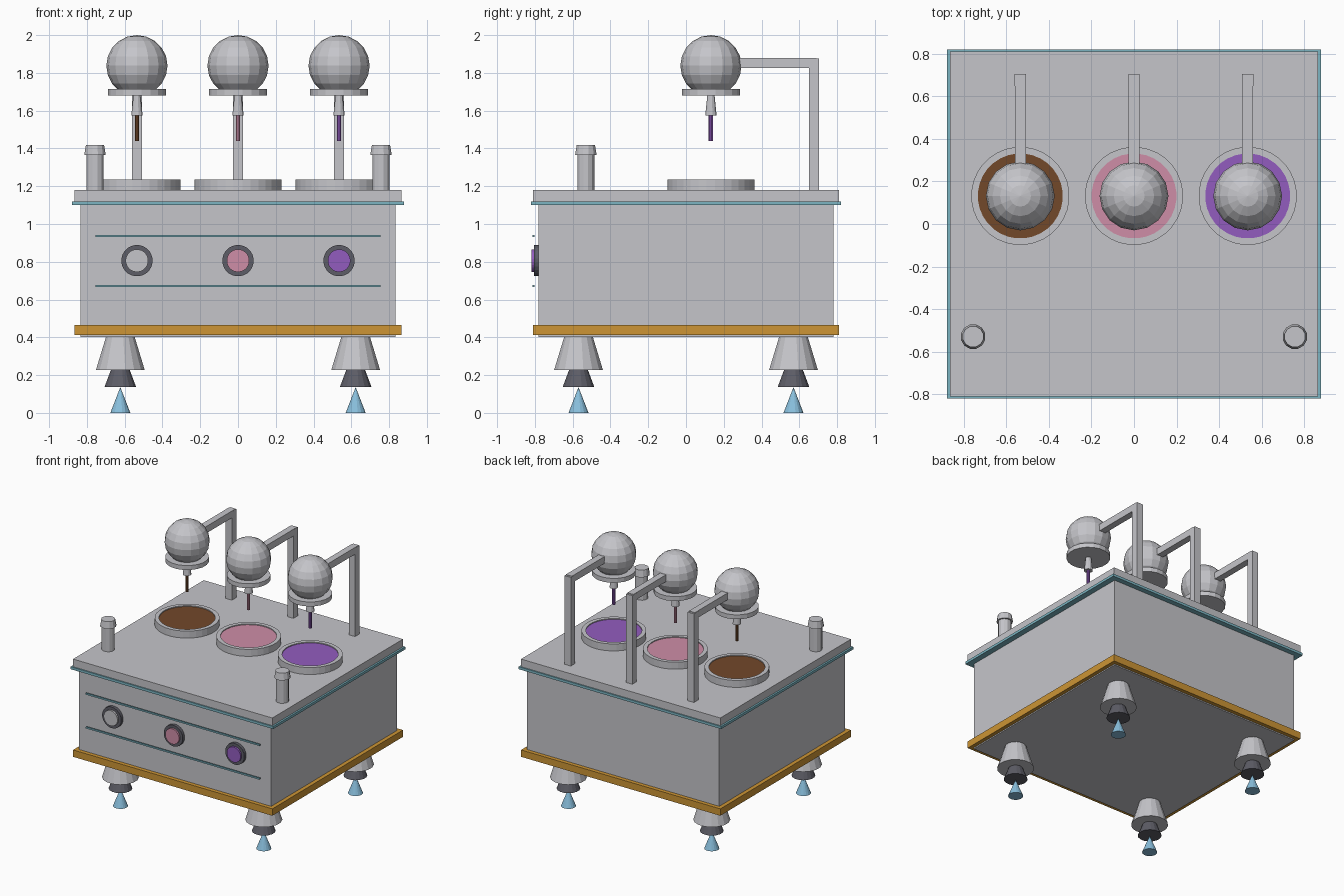
import bpy, bmesh
from math import cos, sin, pi
from mathutils import Matrix

cube = bpy.data.objects.get("Cube")
if cube:
    bpy.data.objects.remove(cube)


def material(name, r, g, b):
    m = bpy.data.materials.new(name)
    m.diffuse_color = (r, g, b, 1)
    m.use_nodes = True
    m.node_tree.nodes["Principled BSDF"].inputs["Base Color"].default_value = (r, g, b, 1)
    return m


GREY = material("light grey", 0.56, 0.56, 0.59)
DARK = material("dark grey", 0.11, 0.11, 0.135)
GOLD = material("amber", 0.61, 0.30, 0.035)
TEAL = material("teal", 0.20, 0.46, 0.54)
BLUE = material("sky blue", 0.25, 0.52, 0.72)
BROWN = material("brown", 0.17, 0.065, 0.023)
PINK = material("pink", 0.62, 0.27, 0.39)
PURPLE = material("purple", 0.29, 0.107, 0.52)


def finish(name, bm, *mats):
    bmesh.ops.recalc_face_normals(bm, faces=bm.faces)
    mesh = bpy.data.meshes.new(name)
    bm.to_mesh(mesh)
    bm.free()
    for m in mats:
        mesh.materials.append(m)
    ob = bpy.data.objects.new(name, mesh)
    bpy.context.scene.collection.objects.link(ob)
    return ob


def box(name, lo, hi, mat):
    bm = bmesh.new()
    bmesh.ops.create_cube(bm, size=1)
    for v in bm.verts:
        v.co = [a + (b - a) * (c + 0.5) for a, b, c in zip(lo, hi, v.co)]
    return finish(name, bm, mat)


def slab(name, x, y, z0, z1, mat):
    return box(name, (-x, -y, z0), (x, y, z1), mat)


def lathe(name, profile, sides, place, *mats, facing_front=False):
    """Revolve (radius, height) points; the last cap takes the last material."""
    bm = bmesh.new()
    rings = [[bm.verts.new((r * cos(2 * pi * (i + 0.5) / sides),
                            r * sin(2 * pi * (i + 0.5) / sides), z))
              for i in range(sides)] for r, z in profile]
    for a, b in zip(rings, rings[1:]):
        for i in range(sides):
            j = (i + 1) % sides
            bm.faces.new((a[i], a[j], b[j], b[i]))
    bm.faces.new(rings[0])
    bm.faces.new(rings[-1]).material_index = len(mats) - 1
    turn = Matrix.Rotation(pi / 2, 4, "X") if facing_front else Matrix()
    bm.transform(Matrix.Translation(place) @ turn)
    return finish(name, bm, *mats)


# Cabinet
slab("cabinet_body", 0.835, 0.78, 0.403, 1.11, GREY)
slab("base_band", 0.866, 0.811, 0.412, 0.466, GOLD)
slab("trim_band", 0.88, 0.82, 1.10, 1.12, TEAL)
slab("countertop", 0.866, 0.811, 1.118, 1.18, GREY)

# Front panel strips
for label, z in (("lower", 0.672), ("upper", 0.937)):
    box(label + "_panel_strip", (-0.755, -0.813, z - 0.006),
        (0.755, -0.802, z + 0.006), TEAL)

# Dispensing stations with their trays and front buttons
for label, x, colour, button in (("right", -0.535, BROWN, GREY),
                                 ("middle", 0, PINK, PINK),
                                 ("left", 0.535, PURPLE, PURPLE)):
    y = 0.132
    lathe(label + "_tray", [(0.231, 1.175), (0.231, 1.235), (0.2, 1.235), (0.2, 1.228)],
          32, (x, y, 0), GREY, colour)
    box(label + "_post", (x - 0.027, 0.65, 1.17), (x + 0.027, 0.705, 1.876), GREY)
    box(label + "_arm", (x - 0.026, y + 0.08, 1.826), (x + 0.026, 0.69, 1.88), GREY)

    bm = bmesh.new()
    bmesh.ops.create_uvsphere(bm, u_segments=16, v_segments=10, radius=0.162)
    bm.transform(Matrix.Translation((x, y, 1.838)))
    finish(label + "_tank", bm, GREY)

    lathe(label + "_tank_flange", [(0.156, 1.68), (0.156, 1.715)], 20, (x, y, 0), GREY)
    lathe(label + "_nozzle", [(0.031, 1.575), (0.019, 1.69)], 12, (x, y, 0), GREY)
    lathe(label + "_stream", [(0.012, 1.44), (0.012, 1.6)], 10, (x, y, 0), colour)

    lathe(label + "_button_ring", [(0.083, -0.01), (0.083, 0.024)], 24,
          (x, -0.78, 0.806), DARK, facing_front=True)
    lathe(label + "_button", [(0.06, 0), (0.06, 0.038)], 24,
          (x, -0.78, 0.806), button, facing_front=True)

# Front corner knobs and four feet
for side, sx in (("right", -1), ("left", 1)):
    lathe(side + "_knob", [(0.047, 1.17), (0.047, 1.365), (0.059, 1.365), (0.05, 1.418)],
          12, (sx * 0.757, -0.53, 0), GREY)
    for end, sy in (("front", -1), ("back", 1)):
        spot = (sx * 0.623, sy * 0.569, 0)
        foot = end + "_" + side
        lathe(foot + "_foot_mount", [(0.132, 0.226), (0.075, 0.41)], 16, spot, GREY)
        lathe(foot + "_thruster", [(0.085, 0.138), (0.046, 0.24)], 16, spot, DARK)
        lathe(foot + "_jet", [(0.054, 0), (0.001, 0.134)], 16, spot, BLUE)
